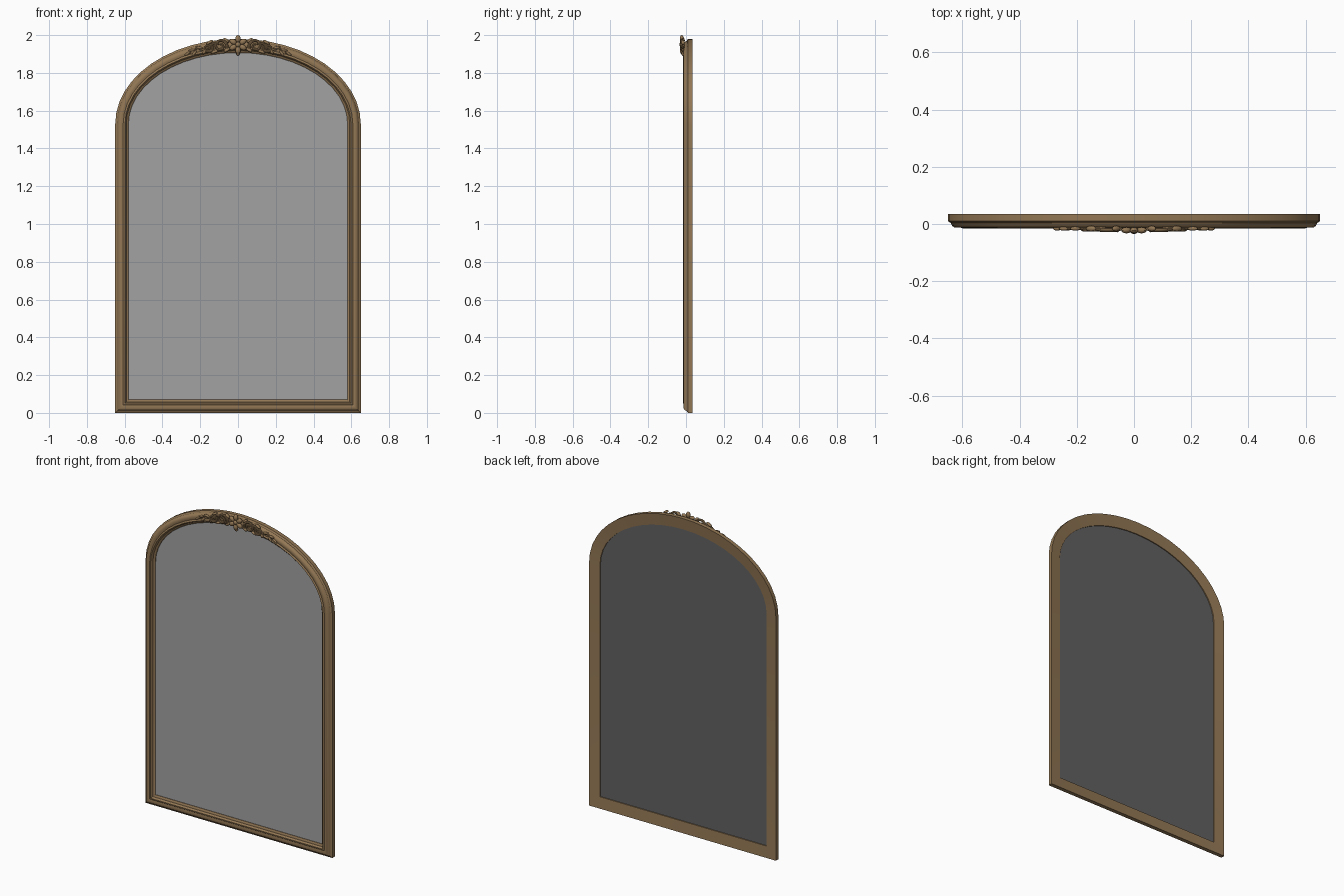
import bpy, bmesh, math
from mathutils import Matrix, Vector

if "Cube" in bpy.data.objects:
    bpy.data.objects.remove(bpy.data.objects["Cube"])


def material(name, rgb):
    m = bpy.data.materials.new(name)
    m.diffuse_color = (*rgb, 1.0)
    m.use_nodes = True
    m.node_tree.nodes["Principled BSDF"].inputs["Base Color"].default_value = m.diffuse_color
    return m


BRONZE = material("antique bronze", (0.29, 0.185, 0.09))
MIRROR = material("mirror grey", (0.36, 0.36, 0.36))
BACKING = material("backing grey", (0.12, 0.12, 0.12))


def finish(bm, name, mat, smooth=True):
    bmesh.ops.recalc_face_normals(bm, faces=bm.faces)
    me = bpy.data.meshes.new(name)
    bm.to_mesh(me)
    bm.free()
    ob = bpy.data.objects.new(name, me)
    bpy.context.collection.objects.link(ob)
    me.materials.append(mat)
    if smooth:
        bpy.ops.object.select_all(action='DESELECT')
        ob.select_set(True)
        bpy.context.view_layer.objects.active = ob
        bpy.ops.object.shade_smooth_by_angle(angle=math.radians(35))
    return ob


def arch(t, segments=24):
    """Arched outline; t runs from the outer edge (0) to the inner edge (1)."""
    w, bottom, rise = 0.65 - 0.07 * t, 0.07 * t, 0.45 - 0.073 * t
    pts = [(-w, bottom), (w, bottom)]
    for i in range(segments + 1):
        a = math.pi * i / segments
        pts.append((w * math.cos(a), 1.53 + rise * math.sin(a)))
    return pts


# Moulded frame: cross-section (position across the bar, depth)
section = [(0, 0.035), (0, 0.010), (0.08, 0.006), (0.14, 0.004),
           (0.22, -0.007), (0.32, -0.012), (0.46, -0.013), (0.60, -0.010),
           (0.66, -0.014), (0.74, -0.015), (0.80, -0.010), (0.84, -0.002),
           (0.92, 0.000), (1.0, 0.006), (1.0, 0.027)]
bm = bmesh.new()
rings = [[bm.verts.new((x, y, z)) for x, z in arch(t)] for t, y in section]
n = len(rings[0])
for k, ring in enumerate(rings):
    nxt = rings[(k + 1) % len(rings)]
    for i in range(n):
        j = (i + 1) % n
        bm.faces.new((ring[i], ring[j], nxt[j], nxt[i]))
finish(bm, "arched_frame", BRONZE)


# Mirror pane and the backing board behind it
def pane(name, y0, y1, mat):
    bm = bmesh.new()
    f = bm.faces.new([bm.verts.new((x, y0, z)) for x, z in arch(0.99)])
    ext = bmesh.ops.extrude_face_region(bm, geom=[f])
    verts = [v for v in ext["geom"] if isinstance(v, bmesh.types.BMVert)]
    bmesh.ops.translate(bm, verts=verts, vec=(0, y1 - y0, 0))
    finish(bm, name, mat, smooth=False)


pane("mirror_pane", 0.010, 0.015, MIRROR)
pane("backing_board", 0.015, 0.021, BACKING)


# Carved crest helpers
def blob(bm, x, y, z, length, width, depth, angle):
    """Rounded leaf or petal, its long axis turned by angle in the front plane."""
    mat = (Matrix.Translation((x, y, z)) @ Matrix.Rotation(-angle, 4, 'Y')
           @ Matrix.Diagonal((length, depth, width, 1)))
    bmesh.ops.create_uvsphere(bm, u_segments=12, v_segments=8, radius=1, matrix=mat)


def tube(bm, pts, r0, r1, y, sides=8):
    """Tapered tube along front-plane points."""
    loops = []
    for i, (x, z) in enumerate(pts):
        a, b = pts[max(i - 1, 0)], pts[min(i + 1, len(pts) - 1)]
        d = Vector((b[0] - a[0], b[1] - a[1])).normalized()
        r = r0 + (r1 - r0) * i / (len(pts) - 1)
        loops.append([bm.verts.new((x - d.y * r * math.cos(q), y + r * math.sin(q),
                                    z + d.x * r * math.cos(q)))
                      for q in (2 * math.pi * k / sides for k in range(sides))])
    for p, q in zip(loops, loops[1:]):
        for k in range(sides):
            m = (k + 1) % sides
            bm.faces.new((p[k], p[m], q[m], q[k]))
    bm.faces.new(loops[0])
    bm.faces.new(loops[-1])


def spiral(cx, cz, r0, r1, start, turn, steps=22):
    pts = []
    for i in range(steps + 1):
        f = i / steps
        a, r = start + turn * f, r0 + (r1 - r0) * f
        pts.append((cx + r * math.cos(a), cz + r * math.sin(a)))
    return pts


# Central rosette
bm = bmesh.new()
for i in range(6):
    a = math.pi / 2 + i * math.pi / 3
    blob(bm, 0.030 * math.cos(a), -0.022, 1.95 + 0.030 * math.sin(a),
         0.020, 0.014, 0.011, a)
blob(bm, 0, -0.024, 1.95, 0.014, 0.014, 0.011, 0)
blob(bm, 0, -0.016, 1.905, 0.014, 0.010, 0.010, math.pi / 2)
finish(bm, "crest_rosette", BRONZE)

# Scrolls and leaves, the same on both sides
leaves = [  # x, z, half length, half width, angle in degrees
    (0.058, 1.922, 0.020, 0.009, -35), (0.062, 1.972, 0.018, 0.008, 40),
    (0.125, 1.912, 0.022, 0.008, -15), (0.150, 1.962, 0.020, 0.008, -30),
    (0.178, 1.913, 0.016, 0.008, -70), (0.205, 1.934, 0.020, 0.007, 10),
    (0.232, 1.904, 0.018, 0.007, -50), (0.245, 1.921, 0.018, 0.007, -5),
    (0.268, 1.902, 0.018, 0.006, -35)]
for side, s in (("right", 1), ("left", -1)):
    bm = bmesh.new()
    tube(bm, spiral(0.093, 1.942, 0.036, 0.008, math.radians(200), -math.radians(500)),
         0.008, 0.005, -0.021)
    tube(bm, spiral(0.158, 1.932, 0.026, 0.007, math.radians(150), math.radians(470)),
         0.007, 0.004, -0.020)
    stem = [(0.10 + 0.0175 * i, 1.955 - 0.0052 * i + 0.010 * math.sin(i * 1.1))
            for i in range(11)]
    tube(bm, stem, 0.007, 0.003, -0.016)
    for x, z, l, w, a in leaves:
        blob(bm, x, -0.016, z, l, w, 0.010 if x < 0.2 else 0.007, math.radians(a))
    bmesh.ops.scale(bm, vec=(s, 1, 1), verts=bm.verts)
    finish(bm, "crest_scroll_" + side, BRONZE)
